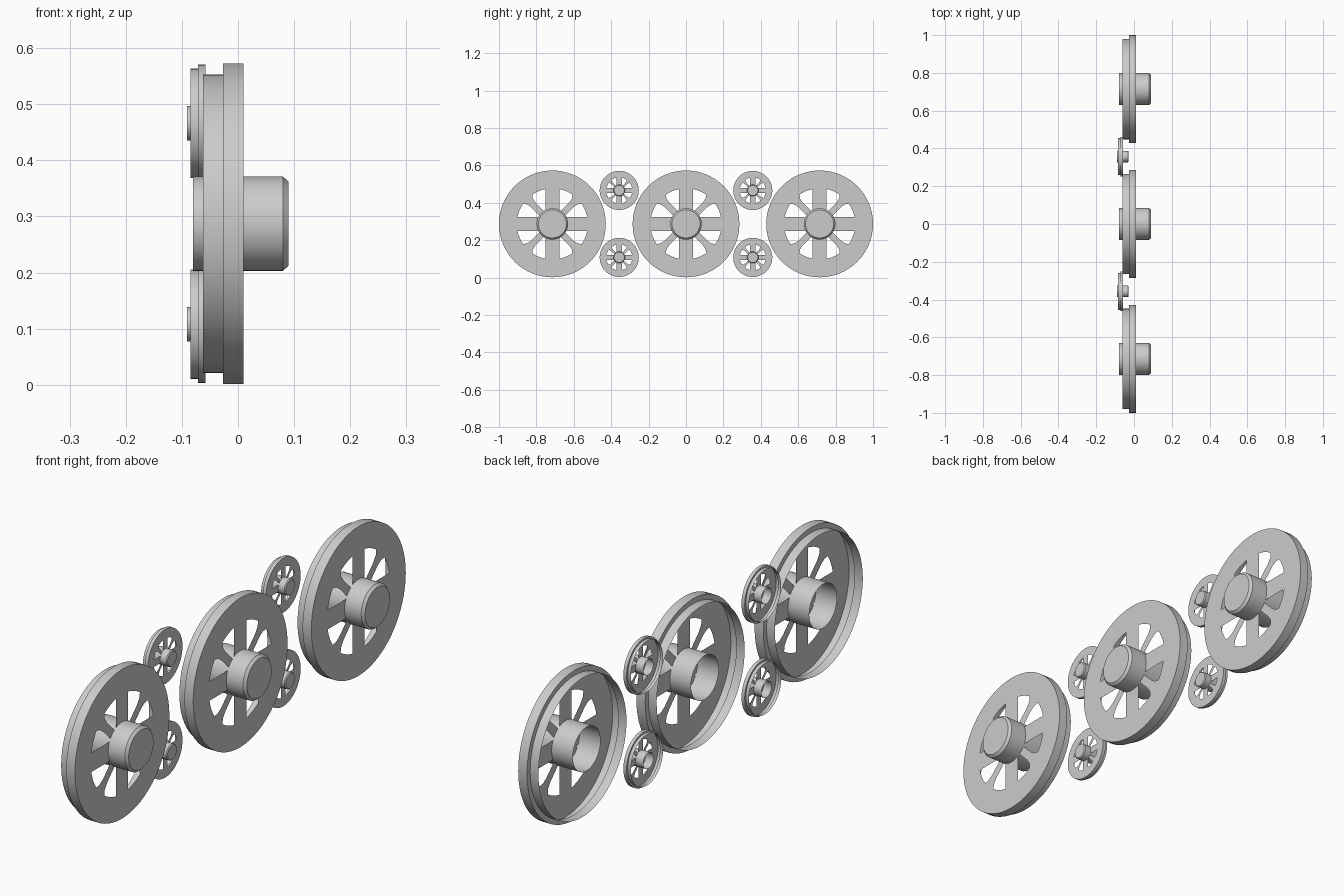
import bpy, bmesh, math

if "Cube" in bpy.data.objects:
    bpy.data.objects.remove(bpy.data.objects["Cube"])

SEG = 64
grey = bpy.data.materials.new("plain_grey")
grey.diffuse_color = (0.6, 0.6, 0.6, 1)
grey.use_nodes = True
grey.node_tree.nodes["Principled BSDF"].inputs["Base Color"].default_value = grey.diffuse_color


def finish(bm, name):
    me = bpy.data.meshes.new(name)
    bm.to_mesh(me)
    bm.free()
    me.materials.append(grey)
    for p in me.polygons:
        p.use_smooth = True
    me.set_sharp_from_angle(angle=math.radians(30))
    return me


def lathe(name, profile, cap=False):
    """Spin (radius, x) points, listed back to front, around the x axis."""
    bm = bmesh.new()
    rings = []
    for r, x in profile:
        rings.append([bm.verts.new((x, r * math.cos(2 * math.pi * j / SEG),
                                    r * math.sin(2 * math.pi * j / SEG)))
                      for j in range(SEG)])
    for a, b in zip(rings, rings[1:]):
        for j in range(SEG):
            k = (j + 1) % SEG
            bm.faces.new((a[j], a[k], b[k], b[j]))
    if cap:
        bm.faces.new(rings[-1])
    return finish(bm, name)


def spoke_sheet(name):
    """Flat spokes: wide upright and level ones, thin flared diagonal ones."""
    bm = bmesh.new()
    wide = [(0, 0.037), (0.195, 0.037)]
    thin = [(0, 0.017), (0.145, 0.017), (0.17, 0.022), (0.185, 0.033), (0.198, 0.048)]
    for i in range(8):
        half = thin if i % 2 else wide
        a = i * math.pi / 4
        outline = [(r, -w) for r, w in half] + [(r, w) for r, w in reversed(half)]
        bm.faces.new([bm.verts.new((0.0095,
                                    r * math.cos(a) - w * math.sin(a),
                                    r * math.sin(a) + w * math.cos(a)))
                      for r, w in outline])
    return finish(bm, name)


# Wheel parts, open at the back like thin shells
parts = {
    "rim": lathe("rim", [(0.266, -0.062), (0.266, -0.027), (0.2855, -0.027),
                         (0.2855, 0.01), (0.19, 0.01)]),
    "hub": lathe("hub", [(0.084, -0.08), (0.084, 0.08), (0.075, 0.09)], cap=True),
    "spokes": spoke_sheet("spokes"),
}


def wheel(name, loc, scale=1.0):
    for part, me in parts.items():
        ob = bpy.data.objects.new(f"{name}_{part}", me)
        ob.location = loc
        ob.scale = (scale,) * 3
        bpy.context.collection.objects.link(ob)


# Three large wheels in a row
for i in (-1, 0, 1):
    wheel(f"large_wheel_{i + 2}", (0, i * 0.7145, 0.287))

# Four small wheels in the gaps, set further back
for sy in (-1, 1):
    for sz in (-1, 1):
        wheel(f"small_wheel_{'left' if sy < 0 else 'right'}_{'low' if sz < 0 else 'high'}",
              (-0.0617, sy * 0.357, 0.287 + sz * 0.179), 0.366)
